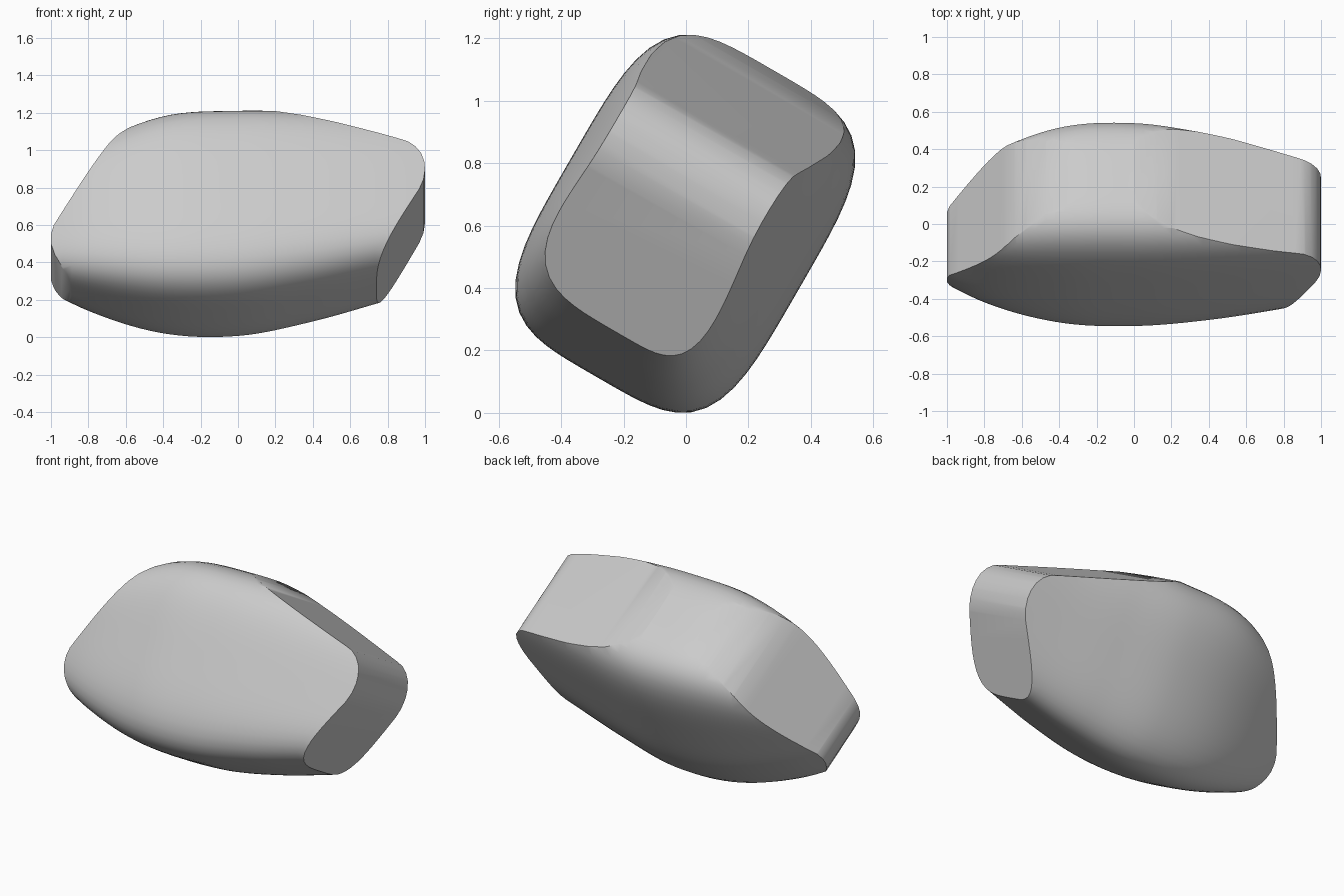
import bpy, bmesh, math
from mathutils import Vector

if "Cube" in bpy.data.objects:
    bpy.data.objects.remove(bpy.data.objects["Cube"])


def tilt(x, u, v):
    # slab coordinates: u runs up the leaning slab, v through its thickness
    c, s = math.cos(math.radians(30)), 0.5
    return Vector((x, s * u + c * v, 0.603 + c * u - s * v))


def smooth(values, x):
    # smooth curve through values spaced 0.4 apart from x = -1.2
    t = (x + 1.2) / 0.4
    i = max(0, min(len(values) - 2, int(t)))
    t -= i
    a, b = values[i], values[i + 1]
    ma = (b - values[i - 1]) / 2 if i > 0 else b - a
    mb = (values[i + 2] - a) / 2 if i < len(values) - 2 else b - a
    return ((2*t**3 - 3*t**2 + 1) * a + (t**3 - 2*t**2 + t) * ma
            + (3*t**2 - 2*t**3) * b + (t**3 - t**2) * mb)


def loft(name, rings):
    bm = bmesh.new()
    rows = [[bm.verts.new(p) for p in r] for r in rings]
    n = len(rows[0])
    for a, b in zip(rows, rows[1:]):
        for j in range(n):
            bm.faces.new((a[j], a[(j + 1) % n], b[(j + 1) % n], b[j]))
    bm.faces.new(rows[0][::-1])
    bm.faces.new(rows[-1])
    bmesh.ops.recalc_face_normals(bm, faces=bm.faces)
    mesh = bpy.data.meshes.new(name)
    bm.to_mesh(mesh)
    bm.free()
    ob = bpy.data.objects.new(name, mesh)
    bpy.context.collection.objects.link(ob)
    return ob


# bulging body: half sizes up, down, to the front and to the back along x
TOP = (0.20, 0.385, 0.54, 0.568, 0.56, 0.53, 0.53)
BOTTOM = (0.28, 0.45, 0.55, 0.56, 0.495, 0.395, 0.30)
FRONT = (0.13, 0.315, 0.405, 0.425, 0.415, 0.385, 0.335)
BACK = (0.08, 0.28, 0.395, 0.412, 0.34, 0.25, 0.165)


def section(x, n=72):
    pts = []
    for k in range(n):
        a = 2 * math.pi * k / n
        c, s = math.cos(a), math.sin(a)
        r = (abs(c)**4 + abs(s)**4) ** -0.25
        u = r * s * smooth(TOP if s > 0 else BOTTOM, x)
        v = r * c * smooth(BACK if c > 0 else FRONT, x)
        pts.append(tilt(x, u, v))
    return pts


body = loft("stone_body", [section(-1.15 + 2.3 * i / 44) for i in range(45)])

# outline that trims the slanted ends
OUTLINE = ((-1, -0.19), (-0.985, -0.14), (-0.69, 0.315), (-0.64, 0.38), (-0.57, 0.445),
           (-0.47, 0.505), (-0.32, 0.555), (-0.15, 0.58), (0.0, 0.568), (0.12, 0.54),
           (0.25, 0.50), (0.86, 0.32), (0.91, 0.303), (0.95, 0.272),
           (0.98, 0.23), (0.996, 0.18), (1, 0.13), (0.992, 0.07), (0.97, 0.01),
           (0.735, -0.42), (0.70, -0.70), (-0.70, -0.70), (-0.88, -0.43),
           (-0.94, -0.37), (-0.98, -0.305), (-1, -0.245))
trim = loft("end_trim", [[tilt(x, u, v) for x, u in OUTLINE] for v in (-0.7, 0.7)])
trim.hide_render = True

cut = body.modifiers.new("trim", 'BOOLEAN')
cut.operation = 'INTERSECT'
cut.solver = 'EXACT'
cut.object = trim
bpy.context.view_layer.objects.active = body
body.select_set(True)
trim.select_set(False)
bpy.ops.object.modifier_apply(modifier="trim")
bpy.data.objects.remove(trim)

bpy.ops.object.shade_smooth_by_angle(angle=math.radians(35))
